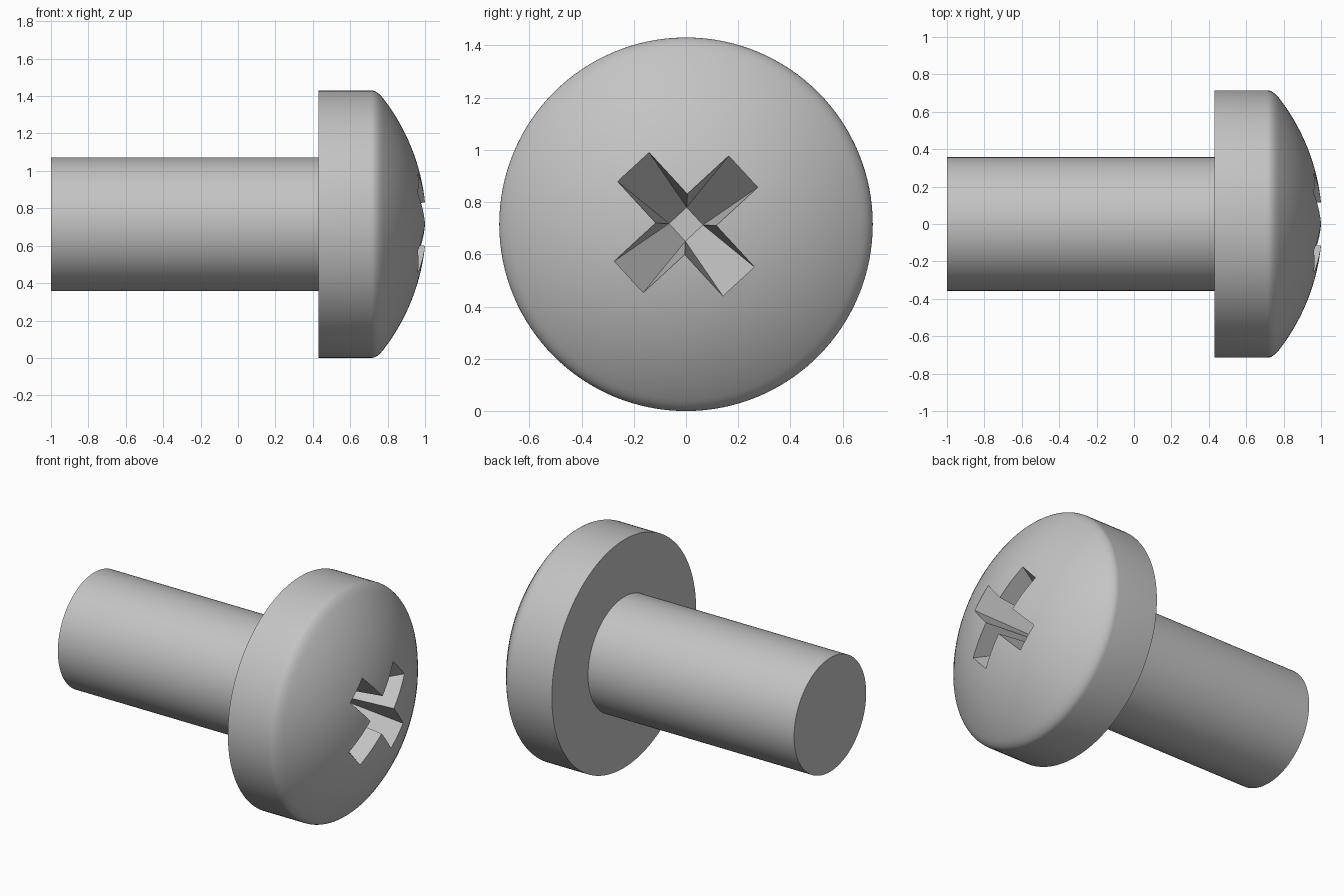
import bpy, bmesh, math
from mathutils import Vector

if "Cube" in bpy.data.objects:
    bpy.data.objects.remove(bpy.data.objects["Cube"], do_unlink=True)

HEAD_R, SHANK_R = 0.715, 0.357
HEAD_BACK, APEX, DOME_R = 0.43, 1.006, 1.1
AXIS_Z = HEAD_R

steel = bpy.data.materials.new("grey_steel")
steel.use_nodes = True
GREY = (0.55, 0.55, 0.55, 1)
steel.diffuse_color = GREY
steel.node_tree.nodes["Principled BSDF"].inputs["Base Color"].default_value = GREY


def dome_x(r):
    return APEX - DOME_R + math.sqrt(DOME_R ** 2 - r ** 2)


def finish(bm, name):
    bmesh.ops.recalc_face_normals(bm, faces=bm.faces[:])
    mesh = bpy.data.meshes.new(name)
    bm.to_mesh(mesh)
    bm.free()
    mesh.materials.append(steel)
    obj = bpy.data.objects.new(name, mesh)
    obj.location.z = AXIS_Z
    bpy.context.collection.objects.link(obj)
    return obj


def lathe(name, profile, steps=128):
    """Turn an (x, radius) profile around the x axis."""
    bm = bmesh.new()
    verts = [bm.verts.new((x, 0, r)) for x, r in profile]
    edges = [bm.edges.new(pair) for pair in zip(verts, verts[1:])]
    bmesh.ops.spin(bm, geom=verts + edges, cent=(0, 0, 0), axis=(1, 0, 0),
                   angle=math.tau, steps=steps)
    bmesh.ops.remove_doubles(bm, verts=bm.verts[:], dist=1e-4)
    return finish(bm, name)


def smooth(obj):
    bpy.ops.object.select_all(action='DESELECT')
    obj.select_set(True)
    bpy.context.view_layer.objects.active = obj
    bpy.ops.object.shade_smooth_by_angle(angle=math.radians(25))


# Plain cylindrical shank, seated slightly inside the head
shank = lathe("shank", [(-1, 0), (-1, SHANK_R), (HEAD_BACK + 0.01, SHANK_R),
                        (HEAD_BACK + 0.01, 0)])
smooth(shank)

# Head: straight rim, rounded shoulder, shallow dome
rim_end, dome_start = Vector((0.712, HEAD_R)), Vector((dome_x(0.67), 0.67))
corner = Vector((0.744, HEAD_R))
profile = [(HEAD_BACK, 0), (HEAD_BACK, HEAD_R)]
for i in range(7):
    t = i / 6
    profile.append(tuple(rim_end * (1 - t) ** 2 + corner * 2 * t * (1 - t)
                         + dome_start * t ** 2))
for i in range(1, 19):
    r = 0.67 * (1 - i / 18)
    profile.append((dome_x(r), r))
head = lathe("head", profile)

# Cross recess cutter: four tapered arms sloping to a small square floor
HALF_W, REACH, FLOOR_HALF, FLOOR_X = 0.082, 0.298, 0.046, 0.5
TWIST = math.radians(42.6)
bm = bmesh.new()


def turned(x, a, b, quarter):
    ang = TWIST + quarter * math.pi / 2
    c, s = math.cos(ang), math.sin(ang)
    return bm.verts.new((x, a * c - b * s, a * s + b * c))


tip_x = dome_x(math.hypot(REACH, HALF_W))
inner_x = dome_x(HALF_W * math.sqrt(2))
outline, floor = [], []
for q in range(4):
    outline += [turned(tip_x, REACH, -HALF_W, q), turned(tip_x, REACH, HALF_W, q),
                turned(inner_x, HALF_W, HALF_W, q)]
    floor.append(turned(FLOOR_X, FLOOR_HALF, FLOOR_HALF, q))
lid = [bm.verts.new((1.1, v.co.y, v.co.z)) for v in outline]
for q in range(4):
    right, left, inner = outline[3 * q:3 * q + 3]
    next_right = outline[(3 * q + 3) % 12]
    bm.faces.new((right, left, floor[q], floor[q - 1]))
    bm.faces.new((left, inner, floor[q]))
    bm.faces.new((inner, next_right, floor[q]))
for i in range(12):
    j = (i + 1) % 12
    bm.faces.new((outline[i], outline[j], lid[j], lid[i]))
bm.faces.new(lid)
bm.faces.new(floor)
cutter = finish(bm, "recess_cutter")
cutter.hide_render = True

# Cut the recess, then shade with crisp edges
bpy.ops.object.select_all(action='DESELECT')
head.select_set(True)
bpy.context.view_layer.objects.active = head
cut = head.modifiers.new("cross_recess", 'BOOLEAN')
cut.operation = 'DIFFERENCE'
cut.solver = 'EXACT'
cut.object = cutter
bpy.ops.object.modifier_apply(modifier=cut.name)
bpy.data.objects.remove(cutter, do_unlink=True)
smooth(head)
